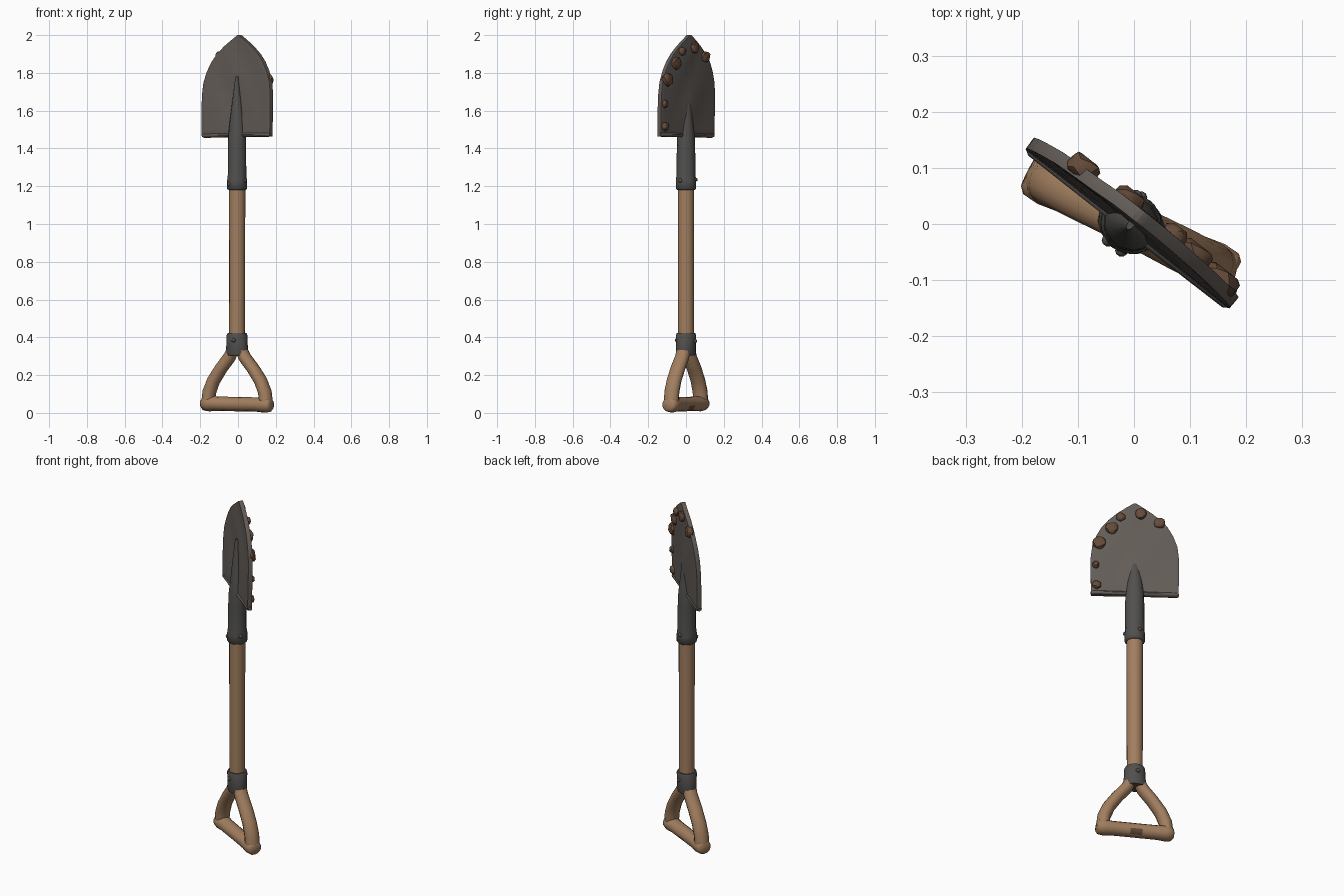
import bpy, bmesh, math, random
from mathutils import Vector

random.seed(4)
if "Cube" in bpy.data.objects:
    bpy.data.objects.remove(bpy.data.objects["Cube"], do_unlink=True)

BLADE_TURN = math.radians(-38)
GRIP_TURN = math.radians(-27)


def material(name, rgb):
    m = bpy.data.materials.new(name)
    m.use_nodes = True
    m.diffuse_color = (*rgb, 1)
    bsdf = m.node_tree.nodes["Principled BSDF"]
    bsdf.inputs["Base Color"].default_value = (*rgb, 1)
    bsdf.inputs["Roughness"].default_value = 0.8
    return m


wood = material("warm wood", (0.36, 0.21, 0.115))
steel = material("blade steel", (0.125, 0.108, 0.096))
iron = material("dark iron", (0.082, 0.08, 0.075))
rust = material("rusty brown", (0.13, 0.07, 0.042))


def finish(name, bm, mats, turn, angle=50):
    bmesh.ops.recalc_face_normals(bm, faces=bm.faces)
    mesh = bpy.data.meshes.new(name)
    bm.to_mesh(mesh)
    bm.free()
    ob = bpy.data.objects.new(name, mesh)
    bpy.context.collection.objects.link(ob)
    for m in mats:
        mesh.materials.append(m)
    ob.location.x = -0.005
    ob.rotation_euler.z = turn
    bpy.ops.object.select_all(action="DESELECT")
    ob.select_set(True)
    bpy.context.view_layer.objects.active = ob
    bpy.ops.object.shade_smooth_by_angle(angle=math.radians(angle))
    return ob


def tube(rows, sides=14):
    """Skin elliptical rings along a path in the xz plane: (x, z, radius, depth)."""
    bm = bmesh.new()
    path = [Vector((r[0], 0, r[1])) for r in rows]
    rings = []
    for i, (p, row) in enumerate(zip(path, rows)):
        t = path[min(i + 1, len(path) - 1)] - path[max(i - 1, 0)]
        side = Vector((t.z, 0, -t.x)).normalized()
        ring = []
        for k in range(sides):
            a = math.tau * k / sides
            ring.append(bm.verts.new(p + side * row[2] * math.cos(a)
                                     + Vector((0, row[3] * math.sin(a), 0))))
        rings.append(ring)
    for a, b in zip(rings, rings[1:]):
        for k in range(sides):
            n = (k + 1) % sides
            bm.faces.new((a[k], a[n], b[n], b[k]))
    bm.faces.new(rings[0])
    bm.faces.new(rings[-1])
    return bm


# Wooden shaft
finish("shaft", tube([(0, 0.33, .042, .042), (0, 0.6, .043, .043),
                      (0, 0.9, .043, .043), (0, 1.25, .044, .044)]), [wood], 0)

# Iron collar above the grip
finish("lower_collar", tube([(0, .305, .06, .046), (0, .315, .064, .05),
                             (0, .36, .058, .051), (0, .41, .056, .054),
                             (0, .422, .05, .05)]), [iron], GRIP_TURN)

# Socket, running into a tapering ridge on both faces of the blade
finish("socket", tube([(0, 1.18, .046, .046), (0, 1.187, .054, .054),
                       (0, 1.23, .054, .054), (0, 1.26, .05, .05),
                       (0, 1.4, .05, .048), (0, 1.47, .049, .045),
                       (0, 1.55, .04, .036), (0, 1.65, .026, .026),
                       (0, 1.78, .006, .012)]), [iron], BLADE_TURN)

# Rivets on the collar and the socket
for i, (angle, z) in enumerate([(80, 1.235), (215, 1.21), (-35, 1.23),
                                (250, .385), (70, .38)]):
    bm = bmesh.new()
    bmesh.ops.create_icosphere(bm, subdivisions=1, radius=.013)
    a = math.radians(angle)
    bmesh.ops.translate(bm, verts=bm.verts,
                        vec=(.05 * math.cos(a), .05 * math.sin(a), z))
    finish(f"rivet_{i + 1}", bm, [iron], 0)

# Forked arms of the grip
for name, s in (("left_arm", 1), ("right_arm", -1)):
    arm = [(.02, .345, .03, .038), (.045, .295, .033, .039), (.095, .235, .033, .04),
           (.14, .17, .034, .04), (.165, .11, .035, .041), (.172, .05, .036, .04)]
    finish(name, tube([(s * x, z, r, d) for x, z, r, d in arm], 12), [wood], GRIP_TURN)

# Cross bar with a worn rusty patch on its lower back
bar = tube([(-.205, .052, .026, .03), (-.195, .051, .038, .041), (-.165, .05, .042, .045),
            (-.12, .049, .038, .04), (-.035, .047, .038, .039), (.03, .046, .038, .039),
            (.12, .044, .038, .04), (.165, .043, .042, .045), (.195, .043, .038, .041),
            (.205, .043, .026, .03)])
bar.normal_update()
for f in bar.faces:
    c = f.calc_center_median()
    if abs(c.x) < .02 and c.y > .02 and .01 < c.z < .045:
        f.material_index = 1
finish("grip_bar", bar, [wood, rust], GRIP_TURN)

# Blade: a gently creased sheet following a pointed outline
OUTLINE = [(1.462, .228), (1.5, .229), (1.6, .231), (1.68, .23), (1.75, .222), (1.81, .2),
           (1.86, .172), (1.9, .138), (1.94, .092), (1.97, .05), (1.99, .02), (2.0, .005)]


def blade_depth(u, z):
    t = (z - 1.46) / .54
    across = min(abs(u) / .23, 1)
    fold = .005 * math.sin(24 * (u + .7 * z)) * (1 - across) * t * (1 - t) * 4
    return .02 * t * t + .012 * (1 - across) * math.sin(math.pi * t) + fold


COLS = 20
bm = bmesh.new()
rows = []
for z, w in OUTLINE:
    row = []
    for k in range(COLS + 1):
        u = w * (2 * k / COLS - 1)
        row.append(bm.verts.new((u, blade_depth(u, z), z)))
    rows.append(row)
for a, b in zip(rows, rows[1:]):
    for k in range(COLS):
        bm.faces.new((a[k], a[k + 1], b[k + 1], b[k]))
blade = finish("blade", bm, [steel], BLADE_TURN)
solid = blade.modifiers.new("thickness", "SOLIDIFY")
solid.thickness = .024
solid.offset = 0
bevel = blade.modifiers.new("worn_edge", "BEVEL")
bevel.width = .006
bevel.segments = 2
bevel.limit_method = "ANGLE"
bevel.angle_limit = math.radians(50)

# Rolled step along the foot of the blade
finish("blade_step", tube([(-.23, 1.468, .008, .01), (-.22, 1.468, .012, .017),
                           (0, 1.472, .013, .018), (.22, 1.474, .012, .017),
                           (.23, 1.474, .008, .01)], 8), [steel], BLADE_TURN)

# Rust lumps along the edge of the back face
LUMPS = [(-.13, 1.885, .03), (-.03, 1.935, .031), (.075, 1.915, .025), (.12, 1.85, .033),
         (.185, 1.765, .035), (.205, 1.635, .02), (.2, 1.515, .024)]
for i, (u, z, r) in enumerate(LUMPS):
    bm = bmesh.new()
    bmesh.ops.create_icosphere(bm, subdivisions=2, radius=r)
    for v in bm.verts:
        v.co *= random.uniform(.88, 1.12)
        v.co.y = max(-.02, min(.018, v.co.y))
        v.co += Vector((u, blade_depth(u, z) + .012, z))
    finish(f"rust_lump_{i + 1}", bm, [rust], BLADE_TURN, 35)
